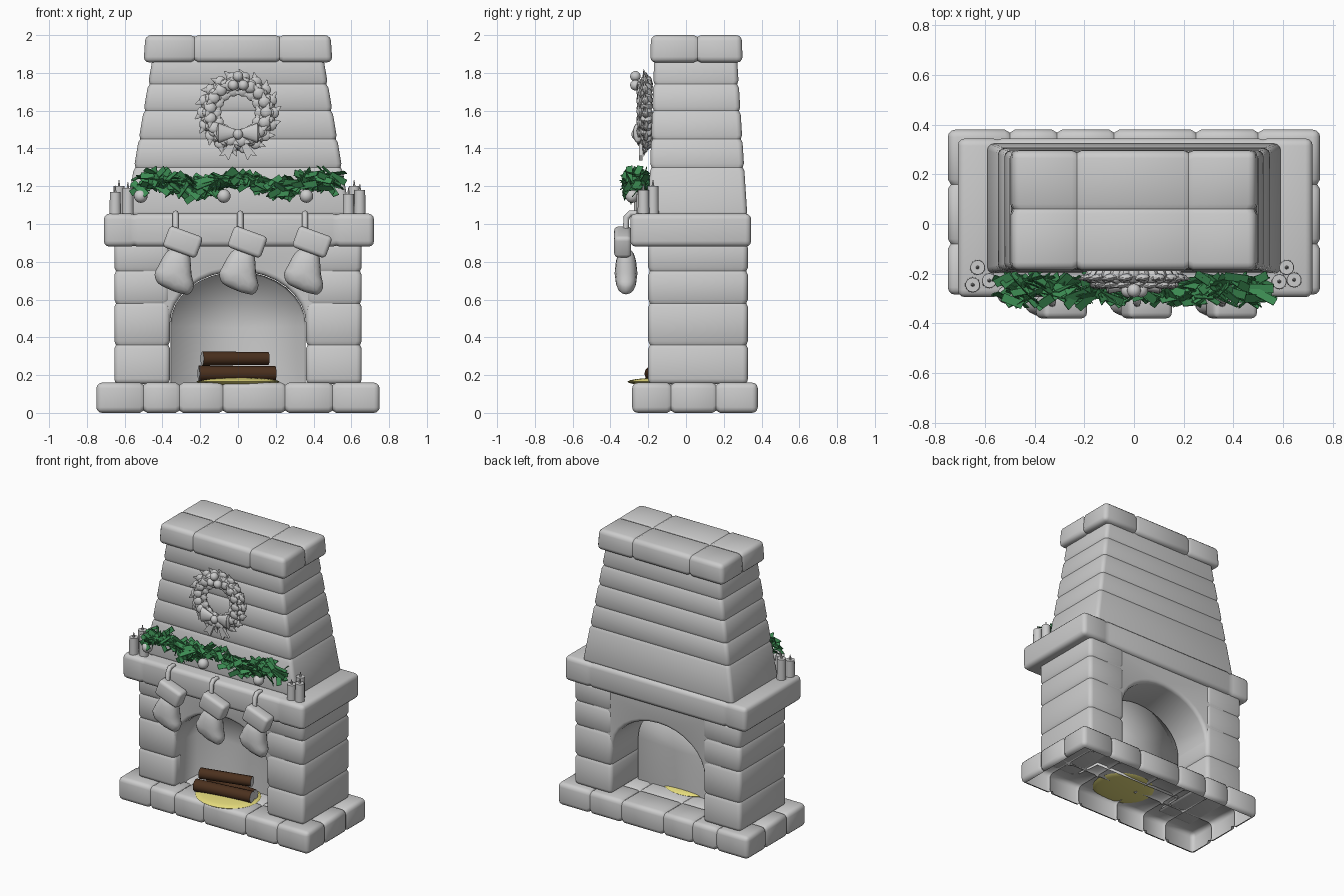
import bpy, bmesh, math, random
from mathutils import Matrix, Vector

random.seed(4)
if "Cube" in bpy.data.objects:
    bpy.data.objects.remove(bpy.data.objects["Cube"])


def material(name, rgb):
    m = bpy.data.materials.new(name)
    m.use_nodes = True
    m.diffuse_color = (*rgb, 1)
    m.node_tree.nodes["Principled BSDF"].inputs["Base Color"].default_value = (*rgb, 1)
    return m


stone = material("stone grey", (0.6, 0.6, 0.6))
bark = material("bark brown", (0.07, 0.03, 0.013))
green = material("garland green", (0.045, 0.26, 0.085))
yellow = material("ember yellow", (0.85, 0.77, 0.22))
made = []


def finish(name, bm, mat=stone):
    bmesh.ops.recalc_face_normals(bm, faces=bm.faces)
    me = bpy.data.meshes.new(name)
    bm.to_mesh(me)
    bm.free()
    me.materials.append(mat)
    ob = bpy.data.objects.new(name, me)
    bpy.context.collection.objects.link(ob)
    made.append(ob)
    return ob


def rot(angle, axis):
    return Matrix.Rotation(math.radians(angle), 4, axis)


def place(x, y, z):
    return Matrix.Translation((x, y, z))


def block(name, x, y, z, top=None, bevel=0.03, seams=(), open_bottom=False, depth=0.012):
    """Rounded stone block; top gives tapered x and y ranges, seams are (axis, position)."""
    bm = bmesh.new()
    bmesh.ops.create_cube(bm, size=1)
    for v in bm.verts:
        tx, ty = top if top and v.co.z > 0 else (x, y)
        v.co = (tx[v.co.x > 0], ty[v.co.y > 0], z[v.co.z > 0])
    bmesh.ops.bevel(bm, geom=bm.edges[:], offset=bevel, segments=3, profile=0.5, affect='EDGES')
    if open_bottom:
        low = [f for f in bm.faces if f.calc_center_median().z < z[0] + 0.001]
        bmesh.ops.delete(bm, geom=low, context='FACES')
    mid = Vector((sum(r) / 2 for r in (x, y, z)))
    half = Vector(((r[1] - r[0]) / 2 for r in (x, y, z)))
    for axis, pos in seams:
        normal = Vector((0, 0, 0))
        normal[axis] = 1
        for off in (-0.02, 0, 0.02):
            bmesh.ops.bisect_plane(bm, geom=bm.verts[:] + bm.edges[:] + bm.faces[:],
                                   plane_co=normal * (pos + off), plane_no=normal)
        for v in bm.verts:
            if abs(v.co[axis] - pos) < 0.001:
                for a in range(3):
                    d = v.co[a] - mid[a]
                    if a != axis and abs(d) > 0.6 * half[a]:
                        v.co[a] -= math.copysign(depth, d)
    return finish(name, bm)


def prism(name, outline, y0, y1, bevel=0.0, pick=lambda e: True):
    """Outline in x and z, extruded along y."""
    bm = bmesh.new()
    face = bm.faces.new([bm.verts.new((px, y0, pz)) for px, pz in outline])
    out = bmesh.ops.extrude_face_region(bm, geom=[face])
    bmesh.ops.translate(bm, vec=(0, y1 - y0, 0),
                        verts=[g for g in out["geom"] if isinstance(g, bmesh.types.BMVert)])
    bmesh.ops.recalc_face_normals(bm, faces=bm.faces)
    if bevel:
        bmesh.ops.bevel(bm, geom=[e for e in bm.edges if pick(e)], offset=bevel,
                        segments=3, profile=0.5, affect='EDGES')
    return finish(name, bm)


def ball(bm, matrix, r=1.0, u=16, v=10):
    bmesh.ops.create_uvsphere(bm, u_segments=u, v_segments=v, radius=r, matrix=matrix)


def cone(bm, matrix, r1, r2, length, sides=12):
    bmesh.ops.create_cone(bm, cap_ends=True, segments=sides, radius1=r1, radius2=r2,
                          depth=length, matrix=matrix)


# Hearth slab, mantel, chimney and cap
block("hearth_slab", (-0.75, 0.75), (-0.285, 0.38), (0, 0.16), open_bottom=True,
      seams=[(0, p) for p in (-0.5, -0.31, -0.08, 0.25, 0.5)] + [(1, -0.08), (1, 0.16)])
block("mantel", (-0.71, 0.72), (-0.295, 0.345), (0.88, 1.055), seams=[(0, -0.55), (0, 0.52)], depth=0.005)
block("chimney", (-0.595, 0.595), (-0.2, 0.325), (1.04, 1.88),
      top=((-0.452, 0.452), (-0.168, 0.27)), bevel=0.025,
      seams=[(2, h) for h in (1.3, 1.45, 1.6, 1.74)], depth=0.008)
block("chimney_cap", (-0.5, 0.5), (-0.19, 0.3), (1.855, 2.0),
      top=((-0.49, 0.49), (-0.185, 0.295)), seams=[(0, -0.23), (0, 0.22), (1, 0.06)], depth=0.009)

# Pillars either side of the firebox
for side, label in ((-1, "right"), (1, "left")):
    block(label + "_pillar", tuple(sorted((side * 0.36, side * 0.655))), (-0.2, 0.328), (0.152, 0.9),
          bevel=0.028, seams=[(2, h) for h in (0.36, 0.58, 0.75)], depth=0.009)


# Arched lintel running from front to back
def arch(rx, spring, rise, steps=16):
    return [(-rx * math.cos(math.pi * i / steps), spring + rise * math.sin(math.pi * i / steps))
            for i in range(steps + 1)]


def on_arch(e):
    a, b = (v.co for v in e.verts)
    m = (a + b) / 2
    return abs(a.y - b.y) < 0.01 and abs(m.x) < 0.359 and 0.47 < m.z < 0.8


prism("arch_lintel", arch(0.36, 0.47, 0.28) + [(0.5, 0.47), (0.5, 0.9), (-0.5, 0.9), (-0.5, 0.47)],
      -0.192, 0.32, 0.025, on_arch)

# Firebox lining, open to the front and smoothly shaded as a niche
bm = bmesh.new()
outline = [(-0.36, 0.152)] + arch(0.36, 0.47, 0.28) + [(0.36, 0.152)]
front = [bm.verts.new((px * 0.995, -0.14, pz - 0.003)) for px, pz in outline]
rear = [bm.verts.new((px * 0.97, 0.04, pz - 0.012)) for px, pz in outline]
centre = bm.verts.new((0, 0.06, 0.45))
for i in range(len(outline) - 1):
    bm.faces.new((front[i], front[i + 1], rear[i + 1], rear[i]))
    bm.faces.new((rear[i], rear[i + 1], centre))
bm.faces.new((rear[-1], rear[0], centre))
niche = finish("firebox_lining", bm)
niche.data.polygons.foreach_set("use_smooth", [True] * len(niche.data.polygons))
made.remove(niche)

# Ember bed and logs with pale cut ends
bm = bmesh.new()
ball(bm, place(0, -0.11, 0.165) @ Matrix.Diagonal((0.22, 0.2, 0.022, 1)), u=24)
finish("ember_bed", bm, yellow)
for name, x, y, z, length, yaw, r in (("front_log", -0.005, -0.15, 0.208, 0.41, 8, 0.042),
                                      ("back_log", 0.0, -0.06, 0.205, 0.38, -7, 0.04),
                                      ("top_log", -0.015, -0.11, 0.288, 0.36, 14, 0.037)):
    bm = bmesh.new()
    cone(bm, place(x, y, z) @ rot(yaw, 'Z') @ rot(90, 'Y'), r, r * 0.93, length)
    log = finish(name, bm, bark)
    log.data.materials.append(stone)
    for p in log.data.polygons:
        p.material_index = int(abs(p.normal.x) > 0.8)

# Stockings with cuffs and hooks
sock = [(-0.055, 0.89), (-0.085, 0.79), (-0.125, 0.75), (-0.115, 0.675), (0.0, 0.635), (0.08, 0.605),
        (0.115, 0.67), (0.075, 0.75), (0.1, 0.89)]
for i, hx in enumerate((-0.33, 0.012, 0.355)):
    ob = prism(f"stocking_{i + 1}", [(hx + px, pz) for px, pz in sock], -0.385, -0.25)
    sub = ob.modifiers.new("round", 'SUBSURF')
    sub.levels = sub.render_levels = 2
    cuff = block(f"stocking_cuff_{i + 1}", (-0.094, 0.094), (-0.045, 0.045), (-0.06, 0.06), bevel=0.022)
    cuff.data.transform(place(hx + 0.038, -0.335, 0.905) @ rot(20, 'Y'))
    cu = bpy.data.curves.new(f"stocking_hook_{i + 1}", 'CURVE')
    cu.dimensions, cu.bevel_depth, cu.bevel_resolution = '3D', 0.016, 2
    sp = cu.splines.new('POLY')
    path = [(-0.25, 1.055), (-0.295, 1.057), (-0.315, 1.035), (-0.32, 0.95)]
    sp.points.add(len(path) - 1)
    for pt, (py, pz) in zip(sp.points, path):
        pt.co = (hx, py, pz, 1)
    cu.materials.append(stone)
    bpy.context.collection.objects.link(bpy.data.objects.new(cu.name, cu))

# Candles grouped at both ends of the mantel
bm = bmesh.new()
for x, y, top in ((-0.65, -0.245, 1.17), (-0.583, -0.228, 1.19), (-0.63, -0.175, 1.2),
                  (0.585, -0.232, 1.16), (0.645, -0.225, 1.18), (0.615, -0.175, 1.2)):
    cone(bm, place(x, y, (top + 1.05) / 2), 0.031, 0.029, top - 1.05, 14)
    cone(bm, place(x, y, top + 0.015), 0.008, 0.002, 0.035, 6)
finish("candles", bm)

# Wreath: ring, overlapping leaves, berries
bm = bmesh.new()
hub = place(0, -0.21, 1.59)
for i in range(28):
    ball(bm, hub @ rot(i * 360 / 28, 'Y') @ place(0.152, 0, 0) @ Matrix.Diagonal((0.05, 0.035, 0.03, 1)), u=8, v=6)
for count, r, y, lean in ((18, 0.187, -0.005, 50), (17, 0.15, -0.035, 15), (14, 0.118, -0.01, -30)):
    for i in range(count):
        m = hub @ rot(i * 360 / count, 'Y') @ place(r, y, 0) @ rot(lean, 'Y') @ rot(10, 'X')
        cone(bm, m @ Matrix.Diagonal((1, 0.5, 1, 1)) @ place(0, 0, 0.025), 0.032, 0.002, 0.06, 6)
        ball(bm, m @ Matrix.Diagonal((0.032, 0.016, 0.03, 1)), u=8, v=6)
finish("wreath", bm)
bm = bmesh.new()
for x, z in ((-0.025, 1.735), (0.028, 1.735), (0, 1.782)):
    ball(bm, place(x, -0.268, z), 0.028)
finish("wreath_berries", bm)

# Bow: loops, knot and tails
bm = bmesh.new()
ball(bm, place(0, -0.265, 1.475) @ Matrix.Diagonal((0.026, 0.024, 0.028, 1)))
for s in (-1, 1):
    cone(bm, place(s * 0.058, -0.255, 1.482) @ rot(s * -90, 'Y') @ Matrix.Diagonal((1, 0.5, 1, 1)),
         0.053, 0.018, 0.09, 16)
    ball(bm, place(s * 0.1, -0.255, 1.482) @ Matrix.Diagonal((0.013, 0.025, 0.051, 1)))
finish("bow", bm)
for s, label in ((-1, "right"), (1, "left")):
    prism(label + "_bow_tail", [(s * px, pz) for px, pz in
          ((0, 1.47), (0.03, 1.45), (0.1, 1.36), (0.068, 1.365), (0.05, 1.335), (0.015, 1.42))], -0.25, -0.23)

# Garland of flat clippings along the mantel
bm = bmesh.new()
total = 210
for i in range(total):
    x = -0.53 + 1.06 * i / (total - 1)
    full = 0.45 + 0.55 * min(1, abs(x - 0.03) / 0.2)
    m = place(x, -0.265 + random.uniform(-0.05, 0.05) * full,
              1.212 + 0.02 * math.cos(x * 14) + random.uniform(-0.045, 0.045) * full)
    m = m @ rot(random.uniform(-50, 50), 'Z') @ rot(random.uniform(-45, 45), 'Y') @ rot(random.uniform(-90, 90), 'X')
    bmesh.ops.create_cube(bm, size=1, matrix=m @ Matrix.Diagonal((random.uniform(0.07, 0.12), 0.034, 0.004, 1)))
finish("garland", bm, green)
bm = bmesh.new()
for x in (-0.515, -0.075, 0.362):
    ball(bm, place(x, -0.285, 1.148), 0.036)
finish("garland_baubles", bm)

# Smooth rounded surfaces, keep corners crisp
bpy.ops.object.select_all(action='DESELECT')
for ob in made:
    ob.select_set(True)
bpy.context.view_layer.objects.active = made[0]
bpy.ops.object.shade_smooth_by_angle(angle=math.radians(40))
for ob in made:
    if ob.name.startswith("stocking_") and "cuff" not in ob.name:
        ob.data.polygons.foreach_set("use_smooth", [True] * len(ob.data.polygons))
        if "sharp_edge" in ob.data.attributes:
            ob.data.attributes.remove(ob.data.attributes["sharp_edge"])
